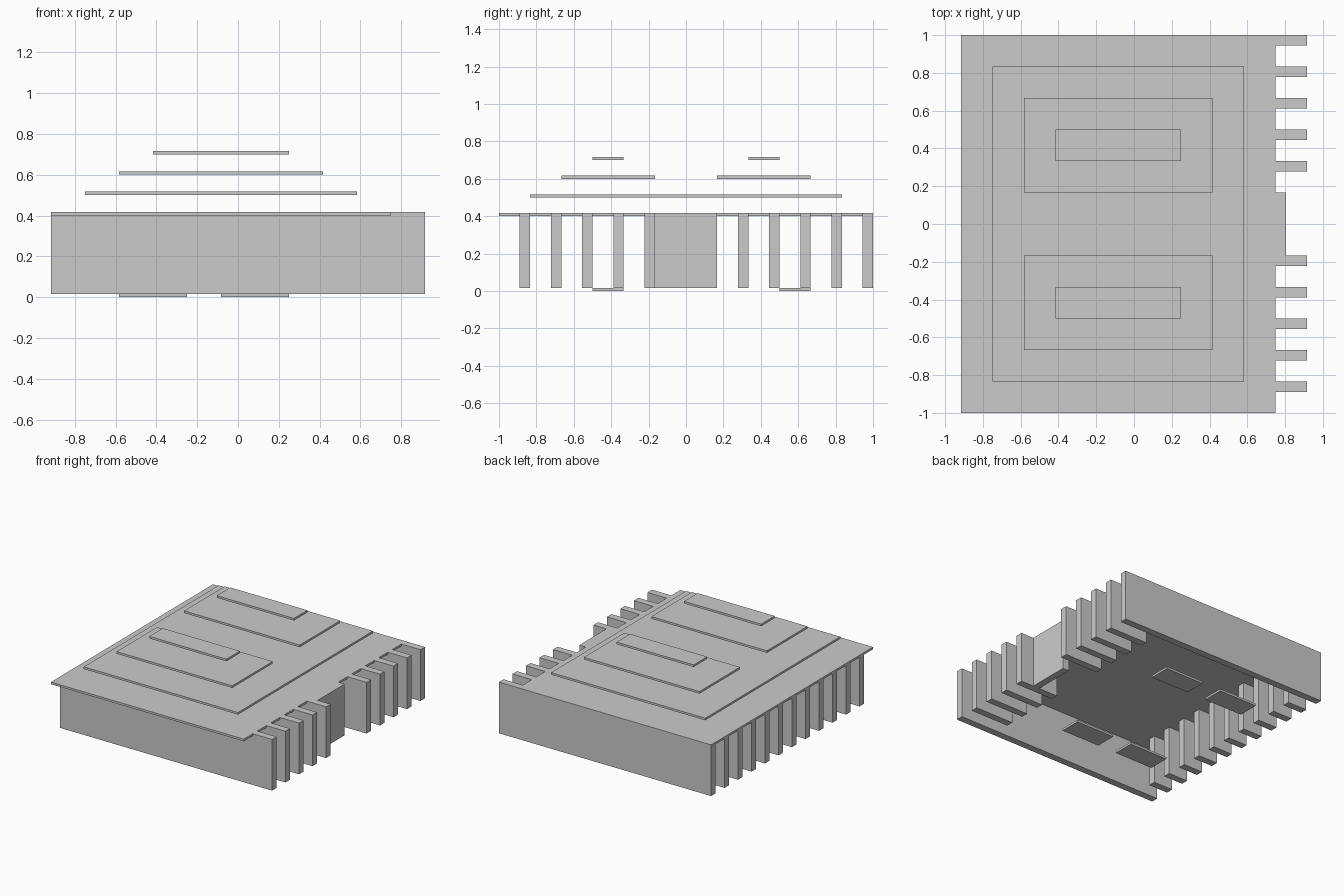
import bpy

if "Cube" in bpy.data.objects:
    bpy.data.objects.remove(bpy.data.objects["Cube"])

U = 1 / 6          # layout grid step
T = 1 / 60         # sheet thickness
W = 1 / 18         # fin thickness
Z0, Z1 = T, 0.4 + T


def box(name, x0, x1, y0, y1, z0, z1):
    xs, ys, zs = (x0, x1), (y0, y1), (z0, z1)
    verts = [(xs[i], ys[j], zs[k]) for i in (0, 1) for j in (0, 1) for k in (0, 1)]
    faces = [(0, 1, 3, 2), (4, 6, 7, 5), (0, 4, 5, 1),
             (2, 3, 7, 6), (0, 2, 6, 4), (1, 5, 7, 3)]
    mesh = bpy.data.meshes.new(name)
    mesh.from_pydata(verts, [], faces)
    obj = bpy.data.objects.new(name, mesh)
    bpy.context.collection.objects.link(obj)
    return obj


# Roof sheet and the floating sheets above it
box("roof_sheet", -5.5 * U, 4.5 * U, -1, 1, 0.4, Z1)
box("lower_tier", -4.5 * U, 3.5 * U, -5 * U, 5 * U, 0.5, 0.5 + T)
for side, s in (("front", -1), ("back", 1)):
    y = sorted((s * U, s * 4 * U))
    box(f"middle_tier_{side}", -3.5 * U, 2.5 * U, *y, 0.6, 0.6 + T)
    y = sorted((s * 2 * U, s * 3 * U))
    box(f"top_tier_{side}", -2.5 * U, 1.5 * U, *y, 0.7, 0.7 + T)

# Fins every grid step: full walls at both ends, short fins between
for k in range(12):
    y1 = 1 - k * U
    y0 = y1 - W
    if k in (0, 11):
        name = "back_wall" if k == 0 else "front_wall"
        box(name, -5.5 * U, 5.5 * U, y0, y1, Z0, Z1)
        continue
    box(f"left_fin_{k}", -5.5 * U, -4.5 * U, y0, y1, Z0, Z1)
    if k not in (5, 6):      # opening for the door panel
        box(f"right_fin_{k}", 3.5 * U, 5.5 * U, y0, y1, Z0, Z1)

# Door panel in the right side gap
box("door_panel", 4.5 * U, 4.5 * U + W, -U, U, Z0, Z1)

# Floor pads
for row, y in (("front", -3 * U), ("back", 3 * U)):
    for col, x in (("left", -3.5 * U), ("right", -0.5 * U)):
        box(f"floor_pad_{row}_{col}", x, x + 2 * U, y, y + U, 0, T)
